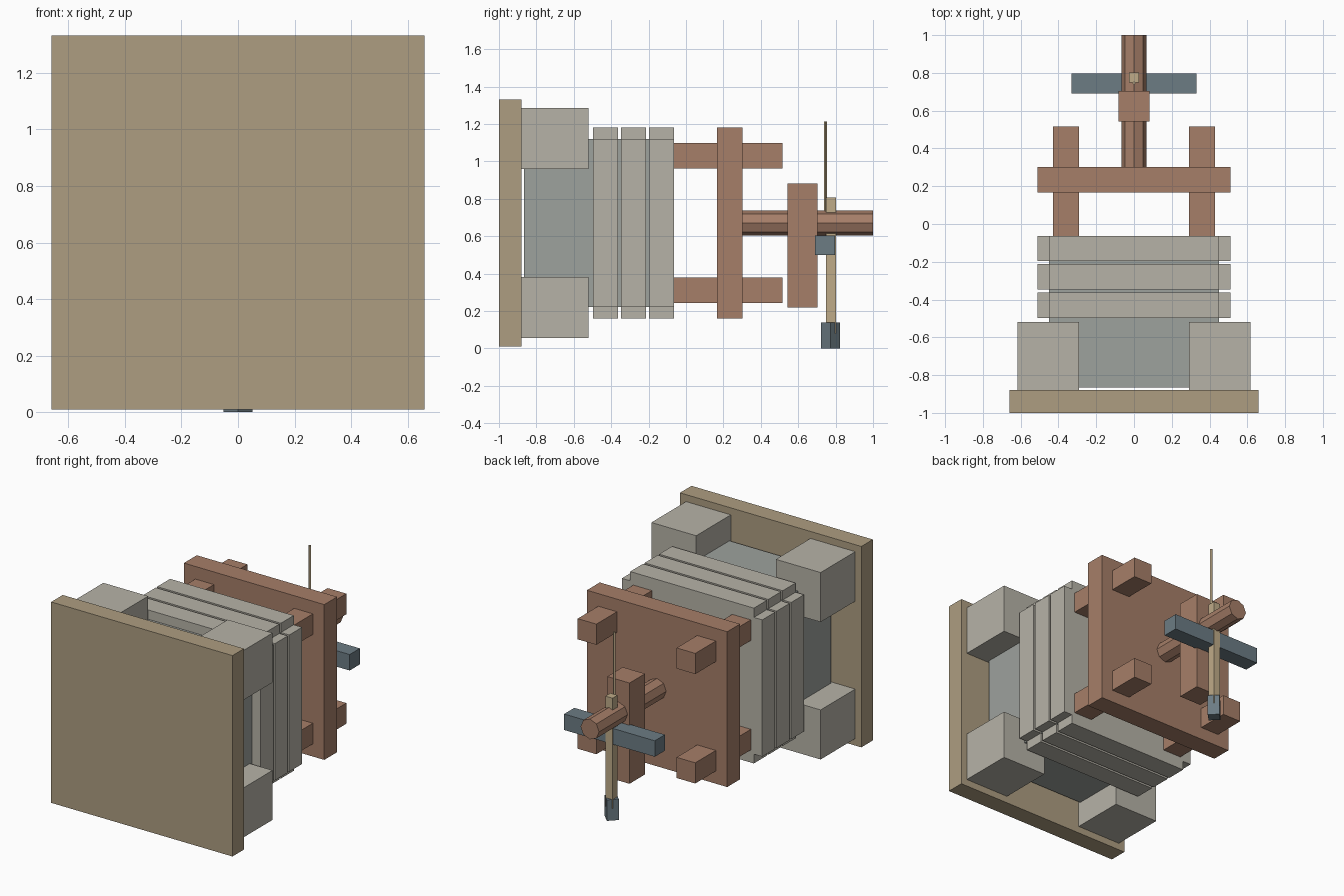
import bpy, bmesh, math
from mathutils import Matrix

if "Cube" in bpy.data.objects:
    bpy.data.objects.remove(bpy.data.objects["Cube"])

CZ = 0.671  # height of the main axis


def material(name, rgb):
    m = bpy.data.materials.new(name)
    m.diffuse_color = (*rgb, 1)
    m.use_nodes = True
    m.node_tree.nodes["Principled BSDF"].inputs["Base Color"].default_value = m.diffuse_color
    return m


TAN = material("tan", (0.42, 0.34, 0.22))
PALE = material("pale_grey", (0.47, 0.45, 0.39))
CORE = material("core_grey", (0.34, 0.36, 0.34))
BROWN = material("brown", (0.38, 0.21, 0.14))
STEEL = material("steel", (0.15, 0.20, 0.23))
STRAW = material("straw", (0.52, 0.41, 0.25))


def finish(name, bm, mat):
    bmesh.ops.recalc_face_normals(bm, faces=bm.faces)
    me = bpy.data.meshes.new(name)
    bm.to_mesh(me)
    bm.free()
    me.materials.append(mat)
    ob = bpy.data.objects.new(name, me)
    bpy.context.collection.objects.link(ob)
    return ob


def box(name, x, y, z, mat):
    """Box from (min, max) pairs on each axis."""
    bm = bmesh.new()
    size = [b - a for a, b in (x, y, z)]
    mid = [(a + b) / 2 for a, b in (x, y, z)]
    bmesh.ops.create_cube(bm, size=1, matrix=Matrix.Translation(mid) @ Matrix.Diagonal((*size, 1)))
    return finish(name, bm, mat)


def prism(name, sides, radius, length, centre, mat, along_y=False):
    """Regular prism with corners on the axes."""
    bm = bmesh.new()
    turn = Matrix.Rotation(math.pi / 2, 4, 'X') if along_y else Matrix()
    bmesh.ops.create_cone(bm, cap_ends=True, segments=sides, radius1=radius, radius2=radius,
                          depth=length, matrix=Matrix.Translation(centre) @ turn)
    return finish(name, bm, mat)


def notched_plate(name, y0, y1, inner, outer, mat):
    """Square plate with its four corners notched."""
    quarter = [(outer, -inner), (outer, inner), (inner, inner)]
    bm = bmesh.new()
    verts = []
    for k in range(4):
        c, s = round(math.cos(k * math.pi / 2)), round(math.sin(k * math.pi / 2))
        verts += [bm.verts.new((c * x - s * z, y0, CZ + s * x + c * z)) for x, z in quarter]
    face = bm.faces.new(verts)
    ext = bmesh.ops.extrude_face_region(bm, geom=[face])
    moved = [v for v in ext["geom"] if isinstance(v, bmesh.types.BMVert)]
    bmesh.ops.translate(bm, verts=moved, vec=(0, y1 - y0, 0))
    return finish(name, bm, mat)


def around(c, r):
    return (c - r, c + r)


# front board and central core
box("front_board", (-0.66, 0.66), (-1.0, -0.88), around(CZ, 0.661), TAN)
box("core_block", (-0.45, 0.45), (-0.865, -0.07), around(CZ, 0.45), CORE)

# corner blocks and posts, one at each corner
for sx, side in ((-1, "left"), (1, "right")):
    for sz, level in ((-1, "lower"), (1, "upper")):
        tag = f"{level}_{side}"
        box(f"corner_block_{tag}", around(sx * 0.453, 0.163), (-0.88, -0.52),
            around(CZ + sz * 0.452, 0.163), PALE)
        box(f"post_{tag}", around(sx * 0.36, 0.068), (-0.07, 0.515),
            around(CZ + sz * 0.36, 0.068), BROWN)

# stack of notched plates around the core
for i, y in enumerate((-0.497, -0.347, -0.197)):
    notched_plate(f"stack_plate_{i + 1}", y, y + 0.134, 0.45, 0.511, PALE)

# rear board, axle and upright bracket
box("rear_board", (-0.511, 0.511), (0.167, 0.301), around(CZ, 0.511), BROWN)
prism("axle", 8, 0.067, 0.75, (0, 0.625, CZ), BROWN, along_y=True)
box("upright_bracket", (-0.081, 0.081), (0.542, 0.703), (0.22, 0.883), BROWN)

# cross bar, pendulum and pointer
box("cross_bar", (-0.33, 0.33), (0.69, 0.796), (0.50, 0.605), STEEL)
box("pendulum_rod", (-0.026, 0.026), (0.749, 0.801), (0.08, 0.806), STRAW)
prism("pendulum_weight", 4, 0.051, 0.138, (0, 0.772, 0.069), STEEL)
prism("pointer", 4, 0.009, 0.544, (0, 0.746, 0.942), STRAW)
